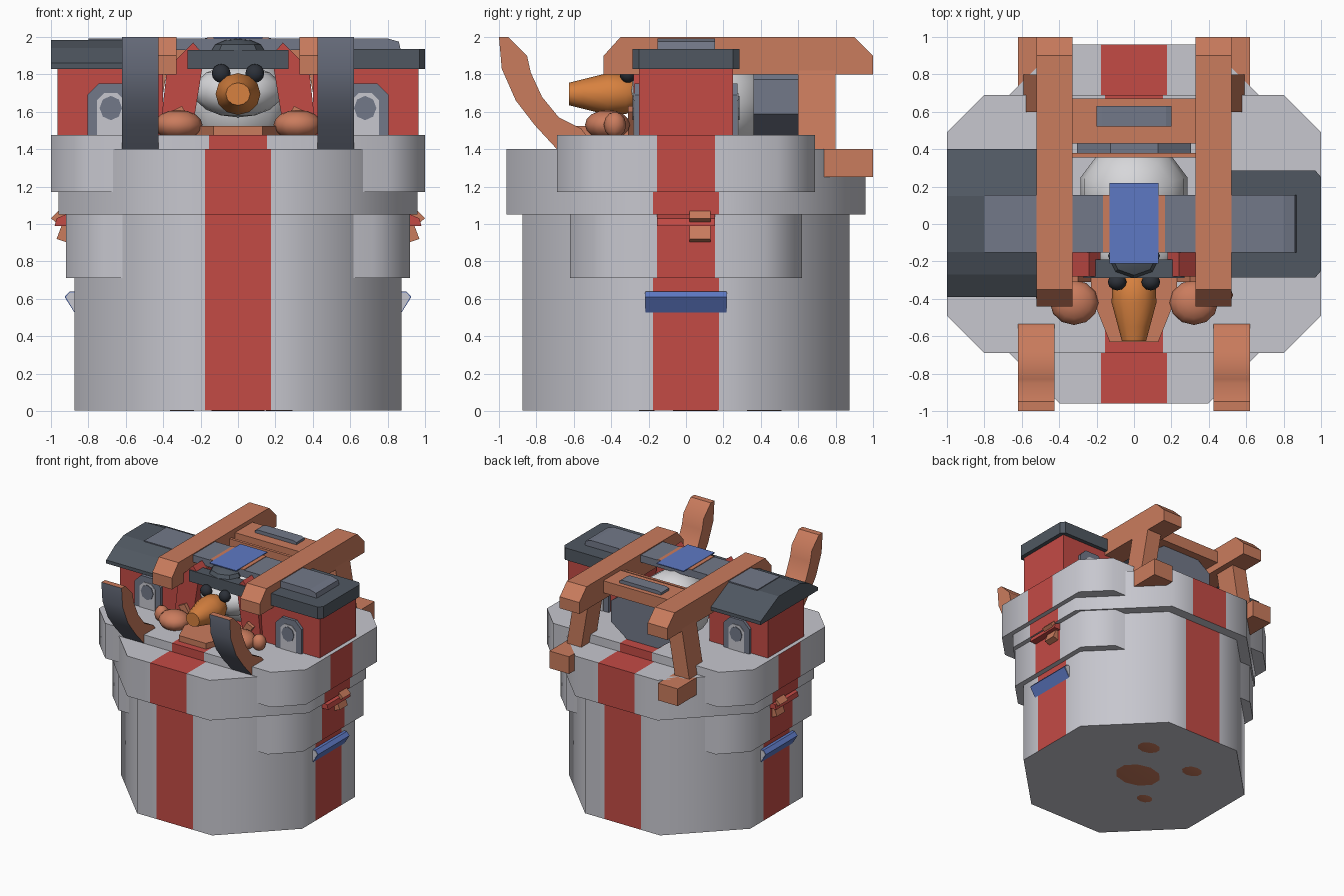
import bpy, bmesh, math
from mathutils import Matrix, Vector

cube = bpy.data.objects.get("Cube")
if cube:
    bpy.data.objects.remove(cube)


def material(name, r, g, b):
    m = bpy.data.materials.new(name)
    m.diffuse_color = (r, g, b, 1)
    m.use_nodes = True
    m.node_tree.nodes["Principled BSDF"].inputs["Base Color"].default_value = (r, g, b, 1)
    return m


GREY = material("stone grey", .57, .57, .62)
RED = material("brick red", .55, .07, .06)
WOOD = material("timber brown", .59, .2, .11)
SLATE = material("dark slate", .08, .097, .12)
STEEL = material("blue grey", .17, .19, .25)
BLUE = material("bright blue", .11, .19, .55)
ORANGE = material("beak orange", .68, .22, .05)
WHITE = material("feather white", .68, .68, .7)
BLACK = material("eye black", .025, .03, .04)


def finish(name, bm, mats, smooth=None):
    bmesh.ops.recalc_face_normals(bm, faces=bm.faces)
    me = bpy.data.meshes.new(name)
    bm.to_mesh(me)
    bm.free()
    for m in mats:
        me.materials.append(m)
    if smooth:
        me.polygons.foreach_set("use_smooth", [True] * len(me.polygons))
        me.set_sharp_from_angle(angle=math.radians(smooth))
    ob = bpy.data.objects.new(name, me)
    bpy.context.collection.objects.link(ob)
    return ob


def extrude(points, axis, lo, hi):
    """Profile extruded along an axis; points hold the other two coordinates."""
    bm = bmesh.new()

    def at(p, d):
        c = list(p)
        c.insert("xyz".index(axis), d)
        return bm.verts.new(c)
    a = [at(p, lo) for p in points]
    b = [at(p, hi) for p in points]
    bm.faces.new(a)
    bm.faces.new(b[::-1])
    for i in range(len(a)):
        j = (i + 1) % len(a)
        bm.faces.new((a[i], b[i], b[j], a[j]))
    return bm


def prism(name, points, axis, lo, hi, mat, smooth=None):
    return finish(name, extrude(points, axis, lo, hi), [mat], smooth)


def box(name, x, y, z, mat):
    return prism(name, [(x[0], y[0]), (x[1], y[0]), (x[1], y[1]), (x[0], y[1])], "z", *z, mat)


def ball(name, centre, radii, mat, segs=12, rings=8, smooth=50):
    bm = bmesh.new()
    bmesh.ops.create_uvsphere(bm, u_segments=segs, v_segments=rings, radius=1)
    bm.transform(Matrix.Translation(centre) @ Matrix.Diagonal((*radii, 1)))
    return finish(name, bm, [mat], smooth)


def span(s, a, b):
    return sorted((s * a, s * b))


def chamfered(hx, hy, c):
    return [(hx, c[1]), (c[0], hy), (-c[0], hy), (-hx, c[1]),
            (-hx, -c[1]), (-c[0], -hy), (c[0], -hy), (hx, -c[1])]


def tier(name, outline, lo, hi, w):
    """Stone tier with a red stripe cut into each of its four sides."""
    bm = extrude(outline, "z", lo, hi)
    for n in (Vector((1, 0, 0)), Vector((0, 1, 0))):
        for s in (-w, w):
            bmesh.ops.bisect_plane(bm, geom=bm.verts[:] + bm.edges[:] + bm.faces[:],
                                   plane_co=n * s, plane_no=n)
    bm.normal_update()
    for f in bm.faces:
        c = f.calc_center_median()
        below = c.z < lo + .001
        top = c.z > hi - .001
        stripe = abs(c.x) < w or (abs(c.y) < w and not top)
        f.material_index = int(stripe and not below)
    finish(name, bm, [GREY, RED], 60)


# Stone tower
T = math.tan(math.pi / 8)
tier("tower_body", chamfered(.875, .875, (.875 * T, .875 * T)), .004, 1.38, .177)
tier("side_bulge", chamfered(.92, .62, (.72, .42)), .71, 1.2, .155)
tier("tower_collar", chamfered(.96, .96, (.96 * T, .96 * T)), 1.05, 1.40, .177)
tier("upper_platform", chamfered(1, .69, (.8, .49)), 1.17, 1.475, .155)

# Patches under the base
for x, y, r in ((0, .05, .2), (-.3, .38, .09), (.22, .45, .1), (-.29, -.21, .07)):
    ball("base_patch", (x, y, .004), (r, r * .8, .004), WOOD, 10, 4)

# Upper houses, left and right
for s in (-1, 1):
    box("house_wall", span(s, .4, .965), (-.25, .25), (1.47, 1.84), RED)
    for f in (-1, 1):
        def arch(h, top, c):
            return [(s * .68 - h, 1.47), (s * .68 + h, 1.47), (s * .68 + h, top - c),
                    (s * .68 + h - c, top), (s * .68 - h + c, top), (s * .68 - h, top - c)]
        prism("door_frame", arch(.125, 1.75, .06), "y", *span(f, .24, .275), STEEL)
        prism("door_panel", arch(.075, 1.7, .04), "y", *span(f, .27, .28), GREY)
        prism("door_window", [(s * .68 + .06 * math.cos(i * math.pi / 4),
                               1.62 + .065 * math.sin(i * math.pi / 4)) for i in range(8)],
              "y", *span(f, .278, .286), STEEL)

# Roofs
gable = [(-.39, 1.83), (-.39, 1.86), (-.27, 1.94), (-.15, 1.985), (.15, 1.985), (.4, 1.86), (.4, 1.83)]
prism("left_gable_roof", gable, "x", -1, -.42, SLATE)
prism("right_roof", [(.42, -.285), (.97, -.285), (1, -.25), (1, .25), (.97, .285), (.42, .285)],
      "z", 1.83, 1.935, SLATE)
prism("roof_ridge", [(-.8, 1.93), (-.8, 1.992), (.8, 1.992), (.86, 1.975), (.87, 1.93)],
      "y", -.153, .155, STEEL)
box("ridge_banner", (-.13, .13), (-.21, .22), (1.992, 2), BLUE)
box("front_lintel", (-.27, .27), (-.29, -.19), (1.83, 1.93), SLATE)

# Timber frame, tusks and small side details
beam = [(-.44, 1.8), (-.44, 1.9), (-.35, 2), (.9, 2), (1, 1.9), (1, 1.8)]
tusk = [(-1, 2), (-.985, 1.83), (-.91, 1.66), (-.81, 1.53), (-.69, 1.4),
        (-.53, 1.47), (-.56, 1.51), (-.68, 1.57), (-.77, 1.68), (-.83, 1.81), (-.85, 1.9), (-.95, 2)]
for s in (-1, 1):
    prism("roof_beam", beam, "x", *span(s, .33, .52), WOOD)
    prism("back_leg", [(s * .38, 1.82), (s * .52, 1.82), (s * .6, 1.35), (s * .46, 1.35)],
          "y", .6, .8, WOOD)
    box("back_foot", span(s, .43, .62), (.73, 1), (1.25, 1.4), WOOD)

    # Curved tusk with a dark outer face
    bm = extrude(tusk, "x", *span(s, .425, .62))
    bmesh.ops.recalc_face_normals(bm, faces=bm.faces)
    for f in bm.faces:
        f.material_index = int(f.normal.y < -.4 and abs(f.normal.x) < .5)
    finish("front_tusk", bm, [WOOD, STEEL], 35)

    # Blue sill and wooden pegs on the tower side
    prism("side_sill", [(s * .86, .64), (s * .9, .64), (s * .927, .61), (s * .87, .52)],
          "y", -.217, .217, BLUE)
    prism("sill_end", [(s * .86, .635), (s * .9, .635), (s * .92, .61), (s * .87, .525)],
          "y", -.22, .22, GREY)
    prism("upper_peg", [(s * .93, 1.1), (s * 1, 1.03), (s * .95, .99), (s * .9, 1.05)],
          "y", .02, .13, WOOD)
    prism("lower_peg", [(s * .9, 1), (s * .94, 1), (s * .97, .92), (s * .91, .9)],
          "y", .02, .13, WOOD)
    prism("side_ledge", [(s * .9, 1.06), (s * .97, 1.03), (s * .98, .99), (s * .9, .99)],
          "y", -.155, .155, RED)

    # Red wing panels beside the face, with wooden braces
    prism("red_panel", [(s * .25, 1.47), (s * .42, 1.47), (s * .38, 1.83), (s * .24, 1.97), (s * .18, 1.9)],
          "y", -.28, -.15, RED)
    prism("face_brace", [(s * .2, 1.47), (s * .27, 1.47), (s * .36, 1.6), (s * .3, 1.63)],
          "y", -.31, -.25, WOOD)
    box("ridge_edge", span(s, .13, .165), (-.153, .155), (1.99, 1.997), WOOD)

    # Bird toes and eyes
    ball("bird_foot", (s * .32, -.42, 1.53), (.13, .12, .08), WOOD)
    ball("toe_knob", (s * .47, -.38, 1.53), (.06, .06, .07), WOOD, 8, 6)
    ball("eye", (s * .09, -.31, 1.805), (.05, .045, .05), BLACK)

box("back_crossbar", (-.34, .34), (.43, .67), (1.86, 1.965), WOOD)
box("front_crossbar", (-.34, .34), (.355, .38), (1.86, 1.94), WOOD)
prism("crossbar_plate", [(-.2, 1.96), (.2, 1.96), (.2, 1.985), (.17, 1.995), (-.17, 1.995), (-.2, 1.985)],
      "y", .52, .63, STEEL)

# Bird sheltering between the houses
ball("bird_body", (0, .16, 1.65), (.3, .29, .29), WHITE, 10, 8)
ball("bird_face", (0, -.14, 1.71), (.24, .17, .14), WHITE)
ball("head_crest", (0, -.17, 1.93), (.14, .12, .06), SLATE, 8, 6, 30)
prism("bird_back", [(.33 * math.cos(i * math.pi / 4 + .39), 1.68 + .24 * math.sin(i * math.pi / 4 + .39))
                    for i in range(8)], "y", .36, .6, STEEL)
prism("belly_apron", [(-.13, -.63), (.13, -.63), (.23, -.38), (.23, -.2), (-.23, -.2), (-.23, -.38)],
      "z", 1.47, 1.525, WOOD)

# Tapered beak built from rings of a cone
bm = bmesh.new()
rings = []
for y, r in ((-.27, .085), (-.32, .115), (-.42, .12), (-.55, .085), (-.625, .065)):
    rings.append([bm.verts.new((r * math.cos(i * math.pi / 6), y, 1.695 + .93 * r * math.sin(i * math.pi / 6)))
                  for i in range(12)])
for a, b in zip(rings, rings[1:]):
    for i in range(12):
        bm.faces.new((a[i], a[(i + 1) % 12], b[(i + 1) % 12], b[i]))
bm.faces.new(rings[0])
bm.faces.new(rings[-1])
finish("beak", bm, [ORANGE], 50)
